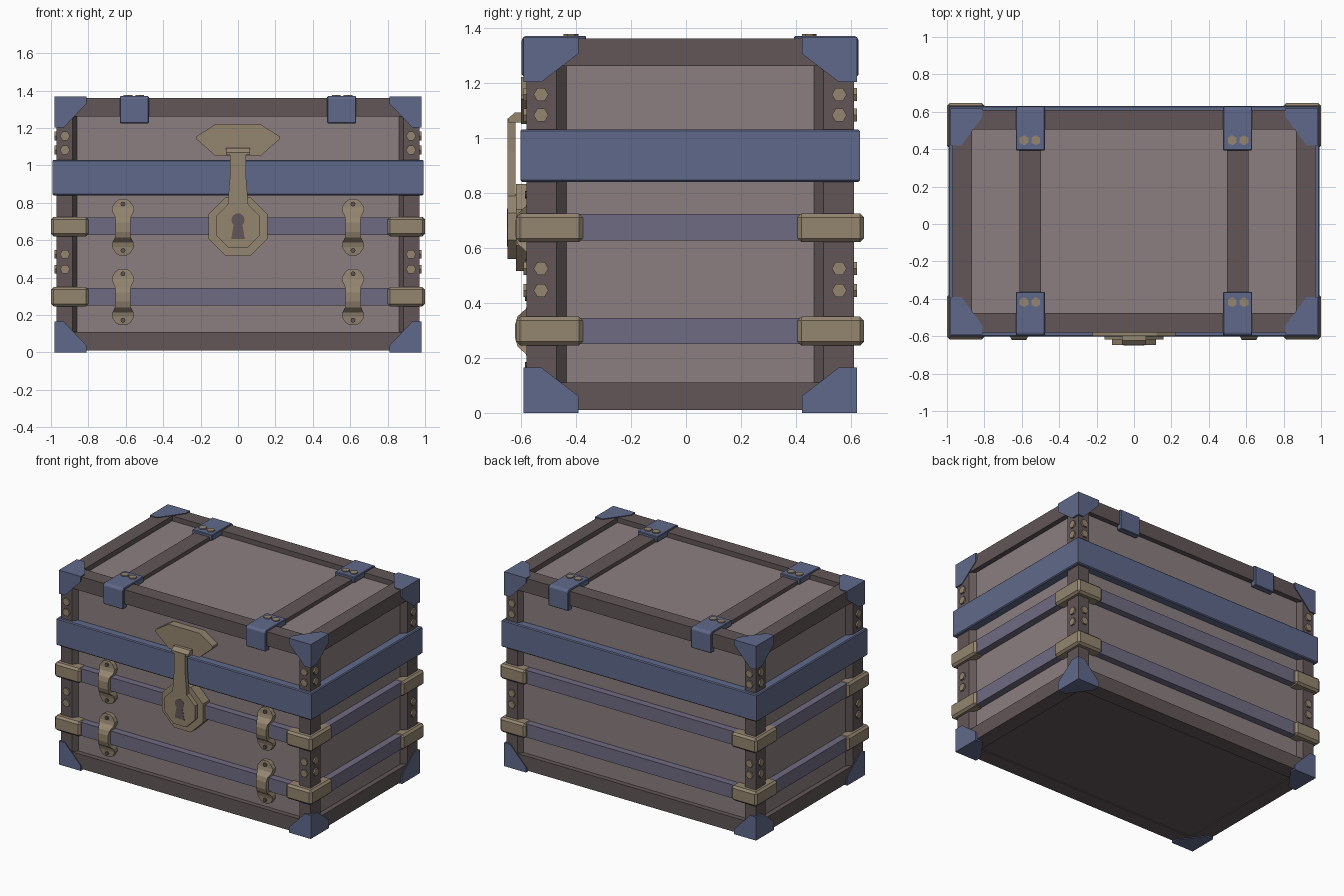
import bpy, bmesh, math

if "Cube" in bpy.data.objects:
    bpy.data.objects.remove(bpy.data.objects["Cube"])

CY = 0.015            # centre of the trunk body in y
HX, HY = 0.97, 0.595  # half size of the frame


def material(name, r, g, b):
    m = bpy.data.materials.new(name)
    m.diffuse_color = (r, g, b, 1)
    m.use_nodes = True
    m.node_tree.nodes["Principled BSDF"].inputs["Base Color"].default_value = m.diffuse_color
    return m


PANEL = material("pale_panel", 0.262, 0.209, 0.216)
FRAME = material("dark_wood", 0.122, 0.093, 0.095)
BLUE = material("blue_metal", 0.117, 0.141, 0.254)
PURPLE = material("purple_strap", 0.162, 0.147, 0.223)
BRASS = material("dull_brass", 0.296, 0.235, 0.162)


def finish(name, bm, mat, bevel=0):
    bmesh.ops.recalc_face_normals(bm, faces=bm.faces)
    if bevel:
        bmesh.ops.bevel(bm, geom=bm.edges[:], offset=bevel, segments=1, affect='EDGES')
    me = bpy.data.meshes.new(name)
    bm.to_mesh(me)
    bm.free()
    me.materials.append(mat)
    ob = bpy.data.objects.new(name, me)
    bpy.context.collection.objects.link(ob)
    return ob


def loft(name, loops, mat, closed=False, bevel=0):
    """Bridge equal point loops; closed joins last to first, otherwise caps the ends."""
    bm = bmesh.new()
    rows = [[bm.verts.new(p) for p in loop] for loop in loops]
    n = len(rows[0])
    pairs = list(zip(rows, rows[1:])) + ([(rows[-1], rows[0])] if closed else [])
    for a, b in pairs:
        for i in range(n):
            j = (i + 1) % n
            bm.faces.new((a[i], a[j], b[j], b[i]))
    if not closed:
        bm.faces.new(rows[0])
        bm.faces.new(rows[-1])
    return finish(name, bm, mat, bevel)


def prism(name, pts, axis, a, b, mat, bevel=0):
    place = {'x': lambda u, v, t: (t, u, v),
             'y': lambda u, v, t: (u, t, v),
             'z': lambda u, v, t: (u, v, t)}[axis]
    return loft(name, [[place(u, v, t) for u, v in pts] for t in (a, b)], mat, bevel=bevel)


def box(name, x, y, z, mat, bevel=0):
    pts = [(x[0], y[0]), (x[1], y[0]), (x[1], y[1]), (x[0], y[1])]
    return prism(name, pts, 'z', z[0], z[1], mat, bevel)


def ring(name, o1, o2, z1, z2, mat, c=0):
    """Rectangular hoop round the trunk from inner offset o1 to outer offset o2."""
    section = [(o1, z1), (o2 - c, z1), (o2, z1 + c), (o2, z2 - c), (o2 - c, z2), (o1, z2)]
    if not c:
        section = [(o1, z1), (o2, z1), (o2, z2), (o1, z2)]
    loops = [[(sx * (HX + o), CY + sy * (HY + o), z)
              for sx, sy in ((-1, -1), (1, -1), (1, 1), (-1, 1))] for o, z in section]
    return loft(name, loops, mat, closed=True)


def ngon(cx, cz, r, n, turn=0.0):
    return [(cx + r * math.cos(turn + math.tau * i / n),
             cz + r * math.sin(turn + math.tau * i / n)) for i in range(n)]


# Body and frame
box("body_panels", (-0.935, 0.935), (-0.545, 0.575), (0.05, 1.325), PANEL)
box("bottom_board", (-0.88, 0.88), (-0.5, 0.53), (0.016, 0.06), FRAME)
ring("bottom_frame", -0.105, 0, 0.01, 0.11, FRAME)
ring("top_frame", -0.105, 0, 1.26, 1.36, FRAME)

for sx in (-1, 1):
    for x in (0.555,):
        box("lid_slat", sorted((sx * 0.497, sx * 0.613)), (-0.48, 0.51), (1.31, 1.352), FRAME)
    for sy in (-1, 1):
        # Corner post with chamfered inner edges
        plan = [(0.97, 0.595), (0.97, 0.485), (0.935, 0.45), (0.86, 0.45),
                (0.86, 0.56), (0.885, 0.595)]
        prism("corner_post", [(sx * x, CY + sy * y) for x, y in plan], 'z', 0.06, 1.3, FRAME)

        # Post rivets on both outer faces
        for z in (1.157, 1.082, 0.525, 0.445):
            prism("post_rivet", ngon(sx * 0.925, z, 0.027, 6), 'y',
                  CY + sy * 0.585, CY + sy * 0.606, BRASS)
            prism("post_rivet", ngon(CY + sy * 0.542, z, 0.027, 6), 'x',
                  sx * 0.96, sx * 0.981, BRASS)

        # Brass caps where the straps turn the corner
        for z in (0.2975, 0.6725):
            box("strap_corner_cap", sorted((sx * 0.8, sx * 1.0)),
                sorted((CY + sy * 0.39, CY + sy * 0.632)), (z - 0.052, z + 0.052),
                BRASS, bevel=0.014)

        # Blue corner guards: box corners cut by a slanted plane
        for top in (False, True):
            bm = bmesh.new()
            bmesh.ops.create_cube(bm, size=1)
            for v in bm.verts:
                v.co = ((v.co.x + 0.5) * 0.17, (v.co.y + 0.5) * 0.2, (v.co.z + 0.5) * 0.165)
            cut = bmesh.ops.bisect_plane(bm, geom=bm.verts[:] + bm.edges[:] + bm.faces[:],
                                         plane_co=(0.205, 0, 0),
                                         plane_no=(1 / 0.205, 1 / 0.28, 1 / 0.215),
                                         clear_outer=True)
            bmesh.ops.holes_fill(bm, edges=[e for e in bm.edges if e.is_boundary])
            for v in bm.verts:
                x, y, z = v.co
                v.co = (sx * (0.98 - x), CY + sy * (0.606 - y), 1.367 - z if top else z)
            finish("corner_guard", bm, BLUE)

        # Lid bracket folded over the edge, with two bolts
        fold = [(0.612, 1.225), (0.612, 1.358), (0.6, 1.37), (0.378, 1.37),
                (0.378, 1.33), (0.57, 1.33), (0.57, 1.225)]
        prism("lid_bracket", [(CY + sy * y, z) for y, z in fold], 'x',
              sx * 0.477, sx * 0.632, BLUE, bevel=0.004)
        for x in (0.525, 0.588):
            prism("bracket_bolt", ngon(sx * x, CY + sy * 0.433, 0.027, 6, math.pi / 6), 'z',
                  1.36, 1.377, BRASS)

# Bands round the trunk
ring("wide_band", -0.06, 0.022, 0.84, 1.03, BLUE, c=0.006)
ring("lower_strap", -0.06, 0.014, 0.25, 0.345, PURPLE)
ring("upper_strap", -0.06, 0.014, 0.627, 0.722, PURPLE)

# Front clasps bulging over the straps: (height, half width, front y)
half = [(0.15, 0.02, -0.572), (0.137, 0.04, -0.574), (0.105, 0.06, -0.576),
        (0.082, 0.056, -0.582), (0.055, 0.043, -0.612), (0.025, 0.039, -0.621)]
stations = half + [(-h, w, y) for h, w, y in reversed(half)]
for x in (-0.615, 0.615):
    for z in (0.296, 0.669):
        loft("strap_clasp", [[(x - w, y, z + h), (x + w, y, z + h),
                              (x + w, -0.54, z + h), (x - w, -0.54, z + h)]
                             for h, w, y in stations], BRASS)
        for s in (-1, 1):
            prism("clasp_screw", ngon(x, z + s * 0.124, 0.013, 8), 'y', -0.585, -0.56, FRAME)

# Lock: top plate, hasp and octagonal lock body
plate = [(-0.222, 1.155), (-0.222, 1.14), (-0.12, 1.05), (0.12, 1.05), (0.222, 1.14),
         (0.222, 1.155), (0.12, 1.22), (-0.12, 1.22)]
prism("hasp_plate", plate, 'y', -0.6, -0.54, BRASS)
knuckle = [(-0.59, 1.092), (-0.622, 1.092), (-0.646, 1.07), (-0.646, 1.055), (-0.59, 1.055)]
prism("hasp_knuckle", knuckle, 'x', -0.065, 0.065, BRASS)
arm = [(-0.042, 1.07), (0.042, 1.07), (0.042, 0.95), (0.056, 0.78), (-0.056, 0.78), (-0.042, 0.95)]
prism("hasp_arm", arm, 'y', -0.649, -0.62, BRASS)
prism("lock_base", ngon(0, 0.673, 0.171, 8, math.pi / 8), 'y', -0.617, -0.54, BRASS)
prism("lock_face", ngon(0, 0.677, 0.128, 8, math.pi / 8), 'y', -0.648, -0.6, BRASS)
prism("keyhole_round", ngon(0, 0.708, 0.036, 10), 'y', -0.65, -0.64, FRAME)
prism("keyhole_slot", [(-0.037, 0.605), (0.037, 0.605), (0.02, 0.7), (-0.02, 0.7)], 'y',
      -0.6502, -0.64, FRAME)
